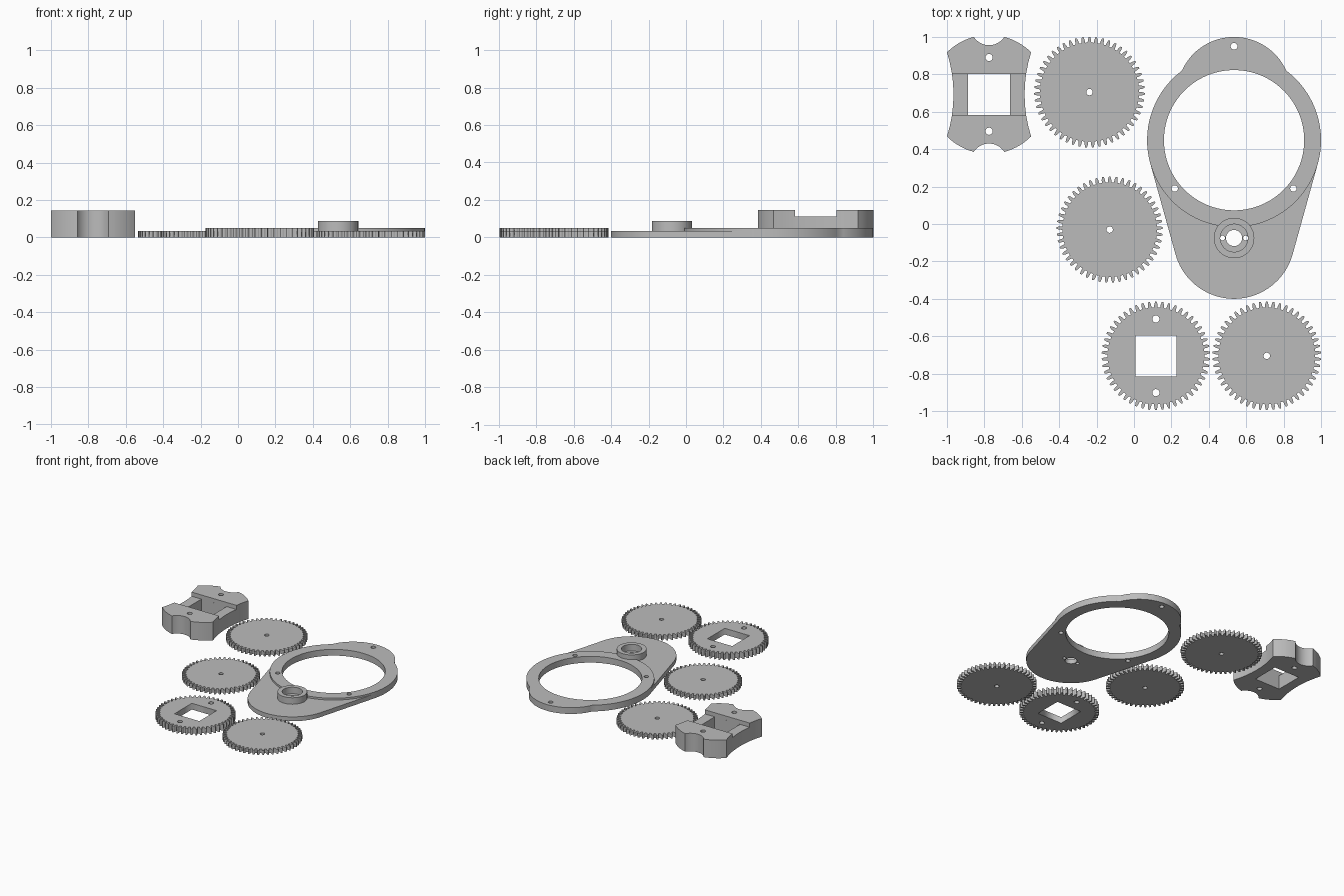
import bpy, bmesh
from math import sin, cos, asin, sqrt, radians, degrees, hypot, pi

cube = bpy.data.objects.get("Cube")
if cube:
    bpy.data.objects.remove(cube, do_unlink=True)

grey = bpy.data.materials.new("plain grey")
grey.use_nodes = True
COLOUR = (0.5, 0.5, 0.5, 1)
grey.diffuse_color = COLOUR
grey.node_tree.nodes["Principled BSDF"].inputs["Base Color"].default_value = COLOUR


def arc(cx, cy, r, start, end):
    """Points along an arc, angles in degrees."""
    n = max(6, int(abs(end - start) / 4))
    angles = [radians(start + (end - start) * i / n) for i in range(n + 1)]
    return [(cx + r * cos(a), cy + r * sin(a)) for a in angles]


def circle(cx, cy, r):
    return arc(cx, cy, r, 0, 360)


def rect(w, h):
    return [(-w, -h), (w, -h), (w, h), (-w, h)]


def tidy(points):
    """Drop repeated neighbours in a closed loop."""
    return [p for i, p in enumerate(points)
            if hypot(p[0] - points[i - 1][0], p[1] - points[i - 1][1]) > 1e-4]


def slab(name, centre, z0, z1, loops):
    """Solid slab from an outline and its holes."""
    curve = bpy.data.curves.new(name + "_profile", "CURVE")
    curve.dimensions = "2D"
    curve.fill_mode = "BOTH"
    curve.extrude = (z1 - z0) / 2
    for loop in map(tidy, loops):
        spline = curve.splines.new("POLY")
        spline.points.add(len(loop) - 1)
        for point, (x, y) in zip(spline.points, loop):
            point.co = (x, y, 0, 1)
        spline.use_cyclic_u = True
    temp = bpy.data.objects.new(name + "_profile", curve)
    bpy.context.collection.objects.link(temp)
    graph = bpy.context.evaluated_depsgraph_get()
    mesh = bpy.data.meshes.new_from_object(temp.evaluated_get(graph))
    bpy.data.objects.remove(temp, do_unlink=True)
    bpy.data.curves.remove(curve)

    bm = bmesh.new()
    bm.from_mesh(mesh)
    bmesh.ops.remove_doubles(bm, verts=bm.verts, dist=1e-5)
    bmesh.ops.recalc_face_normals(bm, faces=bm.faces)
    bm.to_mesh(mesh)
    bm.free()
    mesh.materials.clear()
    mesh.materials.append(grey)
    mesh.name = name
    obj = bpy.data.objects.new(name, mesh)
    obj.location = (*centre, (z0 + z1) / 2)
    bpy.context.collection.objects.link(obj)
    return obj


def smooth(obj):
    bpy.ops.object.select_all(action="DESELECT")
    obj.select_set(True)
    bpy.context.view_layer.objects.active = obj
    bpy.ops.object.shade_smooth_by_angle(angle=radians(25))


def gear_outline(teeth, outer):
    root, mid = outer - 0.031, outer - 0.014
    tooth = [(root, -0.3), (mid, -0.24), (outer, -0.12),
             (outer, 0.12), (mid, 0.24), (root, 0.3)]
    return [(r * cos(a), r * sin(a)) for i in range(teeth) for r, t in tooth
            for a in [2 * pi * (i + t) / teeth + pi / 2]]


# Thin gears with a centre hole
THIN = 0.035
for name, centre, teeth, outer in [("back_gear", (-0.238, 0.705), 51, 0.296),
                                   ("middle_gear", (-0.13, -0.03), 49, 0.284),
                                   ("front_gear", (0.71, -0.705), 50, 0.29)]:
    slab(name, centre, 0, THIN, [gear_outline(teeth, outer), circle(0, 0, 0.017)])

# Thick gear with a square socket
slab("socket_gear", (0.117, -0.705), 0, 0.05,
     [gear_outline(50, 0.29), rect(0.11, 0.11),
      circle(0, 0.197, 0.019), circle(0, -0.197, 0.019)])

# Servo block: concave sides, scooped ends, square through-hole
half = (arc(0.931, 0, 0.741, 197.7, 162.3) + arc(0, 0, 0.318, 45, 75)
        + arc(0, 0.36, 0.097, -32.4, -147.6) + arc(0, 0, 0.318, 105, 135))
block = slab("motor_block", (-0.775, 0.693), 0, 0.145,
             [half + [(-x, -y) for x, y in half], rect(0.112, 0.11),
              circle(0, 0.197, 0.019), circle(0, -0.197, 0.019)])

# Cross channel cut into the top of the block
cutter = slab("channel_cutter", (-0.775, 0.693), 0.112, 0.2, [rect(0.3, 0.1102)])
cutter.hide_render = True
cut = block.modifiers.new("channel", "BOOLEAN")
cut.operation = "DIFFERENCE"
cut.solver = "EXACT"
cut.object = cutter
bpy.ops.object.select_all(action="DESELECT")
block.select_set(True)
bpy.context.view_layer.objects.active = block
bpy.ops.object.modifier_apply(modifier=cut.name)
bpy.data.objects.remove(cutter, do_unlink=True)
smooth(block)

# Mounting plate, measured from the ring centre
CENTRE = (0.535, 0.448)
RING, LOBE, APRON = 0.465, 0.306, 0.325
LOBE_Y, BOSS_Y = 0.246, -0.523
meet = (LOBE_Y ** 2 + RING ** 2 - LOBE ** 2) / (2 * LOBE_Y)
ring_a = degrees(asin(meet / RING))
lobe_a = degrees(asin((meet - LOBE_Y) / LOBE))
tangent = degrees(asin((RING - APRON) / -BOSS_Y))


def clear_boss(points):
    """Push points out of the recess, into the boss wall."""
    result = []
    for x, y in points:
        d = hypot(x, y - BOSS_Y)
        k = max(1, 0.09 / d)
        result.append((x * k, BOSS_Y + (y - BOSS_Y) * k))
    return result


lower_arc = clear_boss(arc(0, 0, RING, 180 + tangent, 360 - tangent))
ring_outline = (arc(0, LOBE_Y, LOBE, lobe_a, 180 - lobe_a)
                + arc(0, 0, RING, 180 - ring_a, 180 + tangent) + lower_arc
                + arc(0, 0, RING, -tangent, ring_a))
smooth(slab("ring_plate", CENTRE, 0, 0.05,
            [ring_outline, circle(0, 0, 0.375), circle(0, 0.502, 0.018),
             circle(-0.317, -0.258, 0.017), circle(0.317, -0.258, 0.017)]))

# Lower apron that carries the shaft boss
apron_outline = (arc(0, BOSS_Y, APRON, 180 + tangent, 360 - tangent)
                 + lower_arc[::-1])
smooth(slab("apron_plate", CENTRE, 0, THIN,
            [apron_outline, circle(0, BOSS_Y, 0.043),
             circle(-0.062, BOSS_Y, 0.013), circle(0.062, BOSS_Y, 0.013)]))
smooth(slab("shaft_boss", CENTRE, THIN, 0.087,
            [circle(0, BOSS_Y, 0.108), circle(0, BOSS_Y, 0.074)]))
